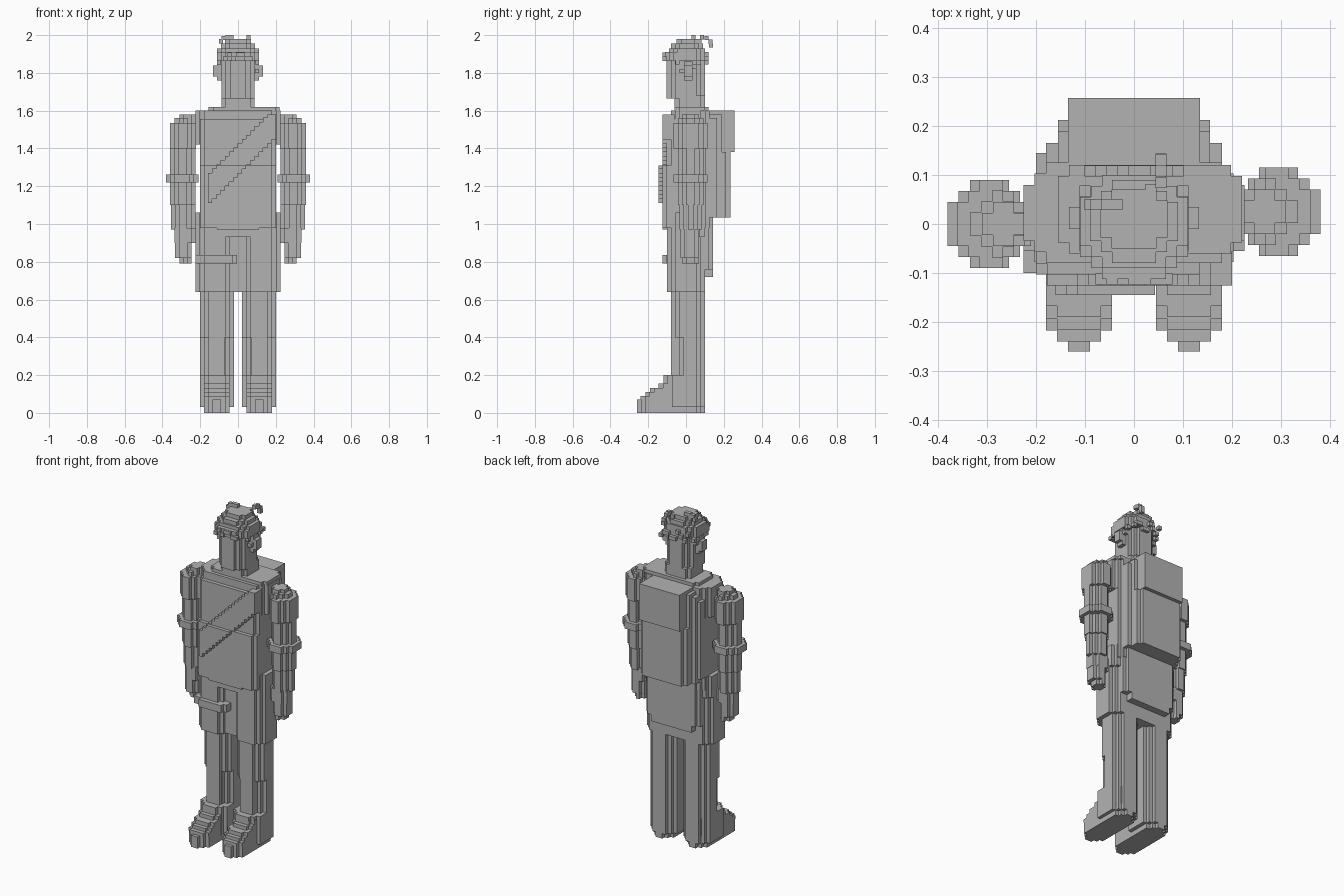
import bpy, bmesh, random

V = 0.0225  # size of one block step
random.seed(4)
grey = bpy.data.materials.new("plain grey")
grey.diffuse_color = (0.45, 0.45, 0.45, 1)


def outline(x0, x1, y0, y1, n):
    """Rectangle whose corners are cut by n square steps."""
    s = min(V, (x1 - x0) / (2 * n + 1), (y1 - y0) / (2 * n + 1))
    pts = []
    for cx, cy, dx, dy in ((x0, y0, 1, 1), (x1, y0, -1, 1), (x1, y1, -1, -1), (x0, y1, 1, -1)):
        stair = []
        for i in range(n + 1):
            stair.append((cx + dx * s * i, cy + dy * s * (n - i)))
            if i < n:
                stair.append((cx + dx * s * (i + 1), cy + dy * s * (n - i)))
                stair[-1:] = [(cx + dx * s * (i + 1), cy + dy * s * (n - i))]
        pts += stair if dx * dy > 0 else stair[::-1]
    return pts


def tiers(name, rows, mirror=False, shift=0.0):
    """Stack of stepped prisms; each row is x0, x1, y0, y1, z0, z1, corner steps."""
    bm = bmesh.new()
    for x0, x1, y0, y1, z0, z1, n in rows:
        if mirror:
            x0, x1 = -x1, -x0
        ring = outline(x0, x1, y0 + shift, y1 + shift, n)
        low = [bm.verts.new((x, y, z0)) for x, y in ring]
        high = [bm.verts.new((x, y, z1)) for x, y in ring]
        bm.faces.new(low[::-1])
        bm.faces.new(high)
        for i in range(len(ring)):
            j = (i + 1) % len(ring)
            bm.faces.new((low[i], low[j], high[j], high[i]))
    bmesh.ops.recalc_face_normals(bm, faces=bm.faces)
    me = bpy.data.meshes.new(name)
    bm.to_mesh(me)
    bm.free()
    me.materials.append(grey)
    ob = bpy.data.objects.new(name, me)
    bpy.context.collection.objects.link(ob)
    return ob


for side, mirror in (("left", True), ("right", False)):
    # legs and stepped shoes
    tiers(side + "_leg", [
        (0.022, 0.20, -0.08, 0.10, 0.40, 0.66, 2),
        (0.022, 0.20, -0.058, 0.10, 0.20, 0.40, 2),
        (0.07, 0.155, -0.08, 0.0, 0.20, 0.41, 0)], mirror)
    tiers(side + "_shoe", [
        (0.045, 0.18, -0.26, 0.10, 0.0, 0.07, 2),
        (0.022, 0.20, -0.12, 0.10, 0.03, 0.20, 2),
        (0.045, 0.18, -0.24, 0.08, 0.07, 0.09, 1),
        (0.045, 0.18, -0.215, 0.08, 0.09, 0.11, 1),
        (0.045, 0.18, -0.19, 0.08, 0.11, 0.133, 1),
        (0.045, 0.18, -0.145, 0.08, 0.133, 0.155, 1),
        (0.045, 0.18, -0.12, 0.08, 0.155, 0.18, 1)], mirror)
    # trouser halves with a groove between them
    tiers(side + "_thigh", [(0.022, 0.225, -0.10, 0.10, 0.64, 1.0, 2)], mirror)
    # arms, the one on the right sits further back
    dy = 0.0 if mirror else 0.025
    tiers(side + "_arm", [
        (0.222, 0.31, -0.045, 0.045, 1.555, 1.58, 1),
        (0.222, 0.335, -0.068, 0.068, 1.53, 1.56, 2),
        (0.222, 0.36, -0.09, 0.09, 1.40, 1.535, 2),
        (0.225, 0.36, -0.068, 0.068, 1.10, 1.40, 2),
        (0.225, 0.355, -0.06, 0.06, 0.97, 1.10, 2)], mirror, dy)
    tiers(side + "_arm_band", [(0.21, 0.38, -0.09, 0.09, 1.22, 1.262, 2)], mirror, dy)
    tiers(side + "_hand", [
        (0.225, 0.335, -0.055, 0.045, 0.90, 0.98, 1),
        (0.245, 0.333, -0.055, 0.045, 0.82, 0.90, 1),
        (0.245, 0.31, -0.045, 0.045, 0.79, 0.82, 1)], mirror, dy)
    # ears
    tiers(side + "_ear", [
        (0.08, 0.133, -0.01, 0.035, 1.78, 1.84, 0),
        (0.08, 0.112, -0.01, 0.035, 1.76, 1.86, 0)], mirror)

# hips joining the trouser halves, and the thigh pouch
tiers("hips", [(-0.10, 0.10, -0.06, 0.10, 0.64, 1.0, 0)])
tiers("thigh_pouch", [(-0.20, -0.005, -0.125, 0.0, 0.79, 0.835, 1),
                      (-0.225, -0.18, -0.10, 0.05, 0.79, 0.835, 0)])

# jacket from hem to collar
tiers("jacket", [
    (-0.225, 0.225, -0.10, 0.12, 0.93, 1.06, 2),
    (-0.11, 0.11, -0.125, 0.12, 0.97, 1.0, 0),
    (-0.20, 0.20, -0.125, 0.125, 0.98, 1.31, 1),
    (-0.20, 0.20, -0.103, 0.125, 1.31, 1.555, 1),
    (-0.225, 0.225, -0.08, 0.125, 1.42, 1.60, 2),
    (-0.20, 0.20, -0.08, 0.125, 1.555, 1.60, 1),
    (-0.155, 0.22, -0.06, 0.12, 1.60, 1.62, 1)])

# stair-stepped sash over the chest
sash = []
for i in range(16):
    x = -0.16 + i * V
    mid = 1.19 + V * round(i * 1.03)
    low, high = mid - 0.08, min(mid + 0.08, 1.58)
    if low < 1.31:
        sash.append((x, x + V, -0.145, -0.08, low, min(high, 1.31), 0))
    if high > 1.31:
        sash.append((x, x + V, -0.125, -0.06, max(low, 1.31), high, 0))
tiers("sash", sash)

# pack on the back and the coat tail under it
tiers("backpack", [
    (-0.135, 0.135, 0.10, 0.257, 1.38, 1.60, 0),
    (-0.155, 0.155, 0.10, 0.19, 1.38, 1.58, 0),
    (-0.155, 0.155, 0.10, 0.235, 1.035, 1.38, 1),
    (-0.18, 0.18, 0.10, 0.165, 1.035, 1.56, 0),
    (-0.20, 0.18, 0.10, 0.145, 1.06, 1.53, 0)])
tiers("coat_tail", [
    (-0.18, 0.18, 0.08, 0.142, 0.76, 1.06, 1),
    (-0.135, 0.135, 0.08, 0.142, 0.72, 0.78, 0)])

# neck, head and cap of hair
tiers("neck", [(-0.088, 0.088, -0.06, 0.10, 1.61, 1.68, 1)])
tiers("head", [(-0.088, 0.088, -0.102, 0.10, 1.665, 1.90, 2)])
tiers("hair_cap", [
    (-0.11, 0.11, -0.112, 0.10, 1.865, 1.91, 2),
    (-0.11, 0.11, -0.09, 0.10, 1.90, 1.93, 2),
    (-0.09, 0.09, -0.08, 0.09, 1.93, 1.955, 2),
    (-0.068, 0.068, -0.05, 0.07, 1.95, 1.98, 1)])


# loose hair blocks: fringe, sides, back and the tufts on top
def cube(x, y, z):
    return (x - V / 2, x + V / 2, y - V / 2, y + V / 2, z - V / 2, z + V / 2, 0)


locks = [cube(x * V, -0.112, 1.875 + V * random.randint(0, 1)) for x in range(-3, 4)]
for s in (-1, 1):
    for k in range(-2, 4):
        locks.append(cube(s * 0.10, k * V, 1.855 - V * random.randint(0, 2)))
for k in range(-4, 5):
    locks.append(cube(k * V, 0.108, 1.90 - V * random.randint(0, 3)))
tuft_path = [(-0.09, 0.04, 1.968), (-0.077, 0.04, 1.985), (-0.055, 0.04, 1.989),
             (-0.035, 0.04, 1.989), (0.035, 0.07, 1.968), (0.055, 0.085, 1.989),
             (0.055, 0.108, 1.985), (0.055, 0.13, 1.965), (0.055, 0.133, 1.945)]
tiers("hair_locks", locks + [cube(*p) for p in tuft_path])
